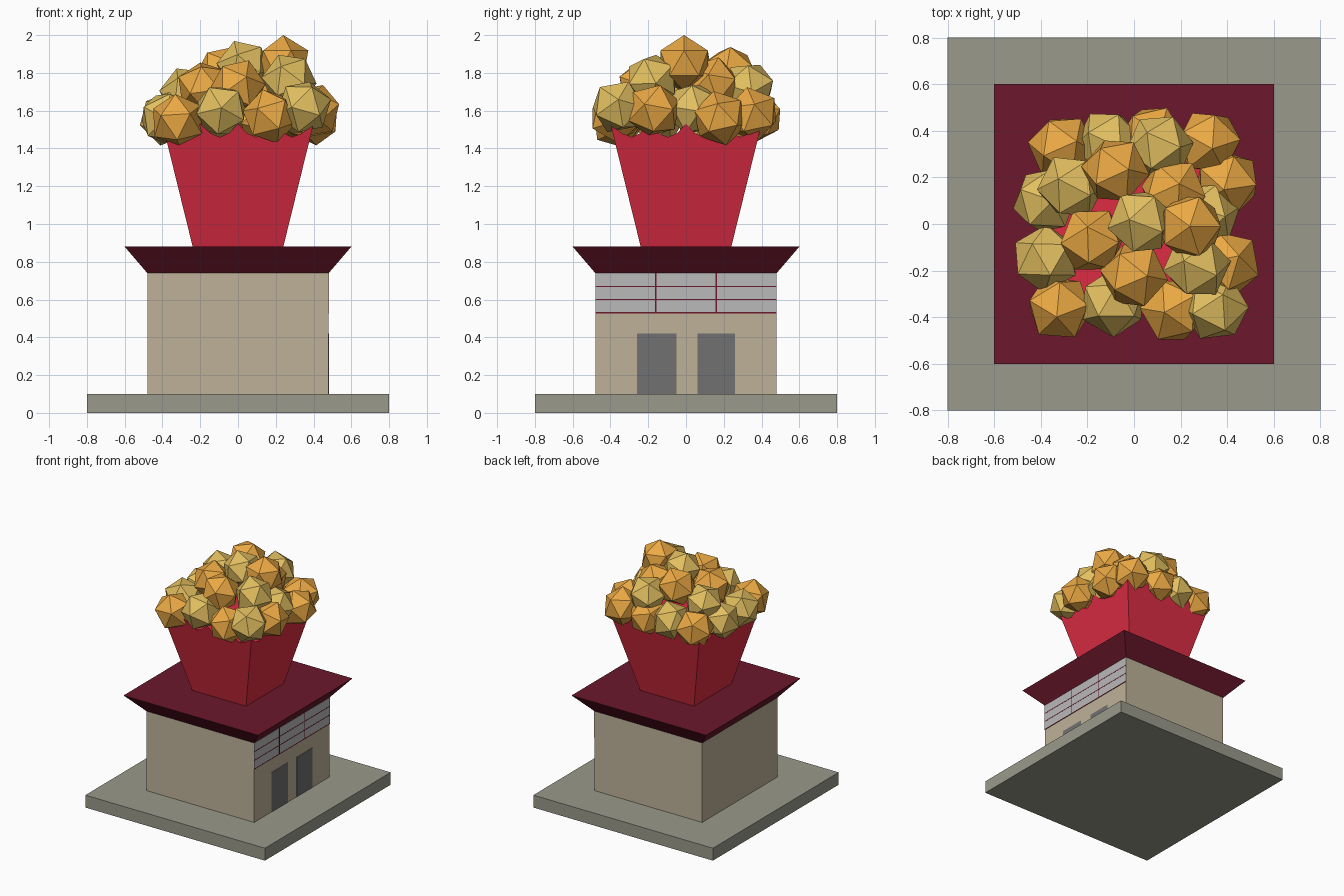
import bpy, bmesh, math, random
from mathutils import Matrix, Euler, Vector

if "Cube" in bpy.data.objects:
    bpy.data.objects.remove(bpy.data.objects["Cube"])

random.seed(4)


def material(name, hex_code):
    m = bpy.data.materials.new(name)
    rgb = [int(hex_code[i:i + 2], 16) / 255 for i in (0, 2, 4)]
    m.diffuse_color = (*[c ** 2.2 for c in rgb], 1)
    m.use_nodes = True
    m.node_tree.nodes["Principled BSDF"].inputs["Base Color"].default_value = m.diffuse_color
    return m


CONCRETE = material("concrete", "98988A")
TAN = material("tan_wall", "BDB097")
MAROON = material("maroon", "6C1E30")
RED = material("red", "DC3045")
GREY = material("door_grey", "707070")
PALE = material("panel_grey", "B8B8B8")
ORANGE = material("caramel_corn", "EBA846")
YELLOW = material("butter_corn", "E2BE60")


def finish(name, bm, mat):
    bmesh.ops.recalc_face_normals(bm, faces=bm.faces)
    mesh = bpy.data.meshes.new(name)
    bm.to_mesh(mesh)
    bm.free()
    mesh.materials.append(mat)
    ob = bpy.data.objects.new(name, mesh)
    bpy.context.collection.objects.link(ob)
    return ob


def frustum(name, bottom, top, z0, z1, mat):
    """Square block with separate half widths at bottom and top."""
    bm = bmesh.new()
    bmesh.ops.create_cube(bm, size=2)
    for v in bm.verts:
        h, z = (top, z1) if v.co.z > 0 else (bottom, z0)
        v.co = (v.co.x * h, v.co.y * h, z)
    return finish(name, bm, mat)


def wall_box(name, y0, y1, z0, z1, depth, mat):
    """Thin box on the right-hand (+x) wall."""
    bm = bmesh.new()
    bmesh.ops.create_cube(bm, size=1)
    for v in bm.verts:
        v.co = (0.48 + (v.co.x + 0.5) * depth,
                y1 if v.co.y > 0 else y0, z1 if v.co.z > 0 else z0)
    return finish(name, bm, mat)


# Base, building and flared roof
frustum("base_slab", 0.8, 0.8, 0, 0.1, CONCRETE)
frustum("building", 0.48, 0.48, 0.1, 0.74, TAN)
frustum("roof", 0.48, 0.6, 0.74, 0.88, MAROON)

# Doors and menu panel with thin dividers
wall_box("door_left", -0.26, -0.05, 0.1, 0.42, 0.002, GREY)
wall_box("door_right", 0.06, 0.26, 0.1, 0.42, 0.002, GREY)
wall_box("menu_panel", -0.48, 0.48, 0.53, 0.74, 0.002, PALE)
for i, z in enumerate((0.53, 0.6, 0.67)):
    wall_box(f"menu_rail_{i}", -0.48, 0.48, z - 0.003, z + 0.003, 0.003, MAROON)
for i, y in enumerate((-0.16, 0.16)):
    wall_box(f"menu_post_{i}", y - 0.004, y + 0.004, 0.53, 0.74, 0.003, MAROON)


# Tapered bucket: four walls with scalloped rims, filled just under the rim
def half(z):
    return 0.24 + 0.246 * (z - 0.88)


bm = bmesh.new()
for k in range(4):
    outline = [(-0.24, 0.88), (0.24, 0.88)]
    for i in range(16, -1, -1):
        z = 1.53 - 0.07 * math.sin(math.pi * (i % 4) / 4)
        outline.append(((i / 8 - 1) * half(z), z))
    turn = Matrix.Rotation(k * math.pi / 2, 3, 'Z')
    bm.faces.new([bm.verts.new(turn @ Vector((x, -half(z), z))) for x, z in outline])
h = half(1.45)
bm.faces.new([bm.verts.new((x, y, 1.45)) for x, y in ((-h, -h), (h, -h), (h, h), (-h, h))])
bmesh.ops.remove_doubles(bm, verts=bm.verts, dist=0.0005)
finish("bucket", bm, RED)

# Popcorn heap: (x, y, z, colour)
O, Y = ORANGE, YELLOW
KERNELS = [
    (-0.31, 0.33, 1.56, O), (-0.11, 0.35, 1.58, Y), (0.08, 0.37, 1.57, O),
    (0.11, 0.33, 1.72, Y), (0.32, 0.35, 1.58, O), (-0.38, 0.10, 1.56, Y),
    (-0.27, 0.16, 1.69, Y), (-0.08, 0.23, 1.80, O), (0.17, 0.14, 1.74, O),
    (0.40, 0.18, 1.56, O), (0.31, 0.04, 1.61, Y), (-0.38, -0.15, 1.56, Y),
    (-0.18, -0.07, 1.72, O), (0.03, 0.01, 1.83, Y), (0.24, -0.01, 1.852, O),
    (0.40, -0.17, 1.60, O), (0.27, -0.18, 1.76, Y), (0.0, -0.22, 1.73, O),
    (-0.32, -0.36, 1.545, O), (-0.09, -0.34, 1.60, Y), (0.17, -0.37, 1.57, O),
    (0.35, -0.36, 1.62, Y),
]
for i, (x, y, z, mat) in enumerate(KERNELS):
    bm = bmesh.new()
    bmesh.ops.create_icosphere(bm, subdivisions=1, radius=0.148)
    ob = finish(f"popcorn_{i:02d}", bm, mat)
    ob.location = (x, y, z)
    if z < 1.84:  # the topmost piece stays upright
        ob.rotation_euler = Euler([random.uniform(0, 6.28) for _ in range(3)])
